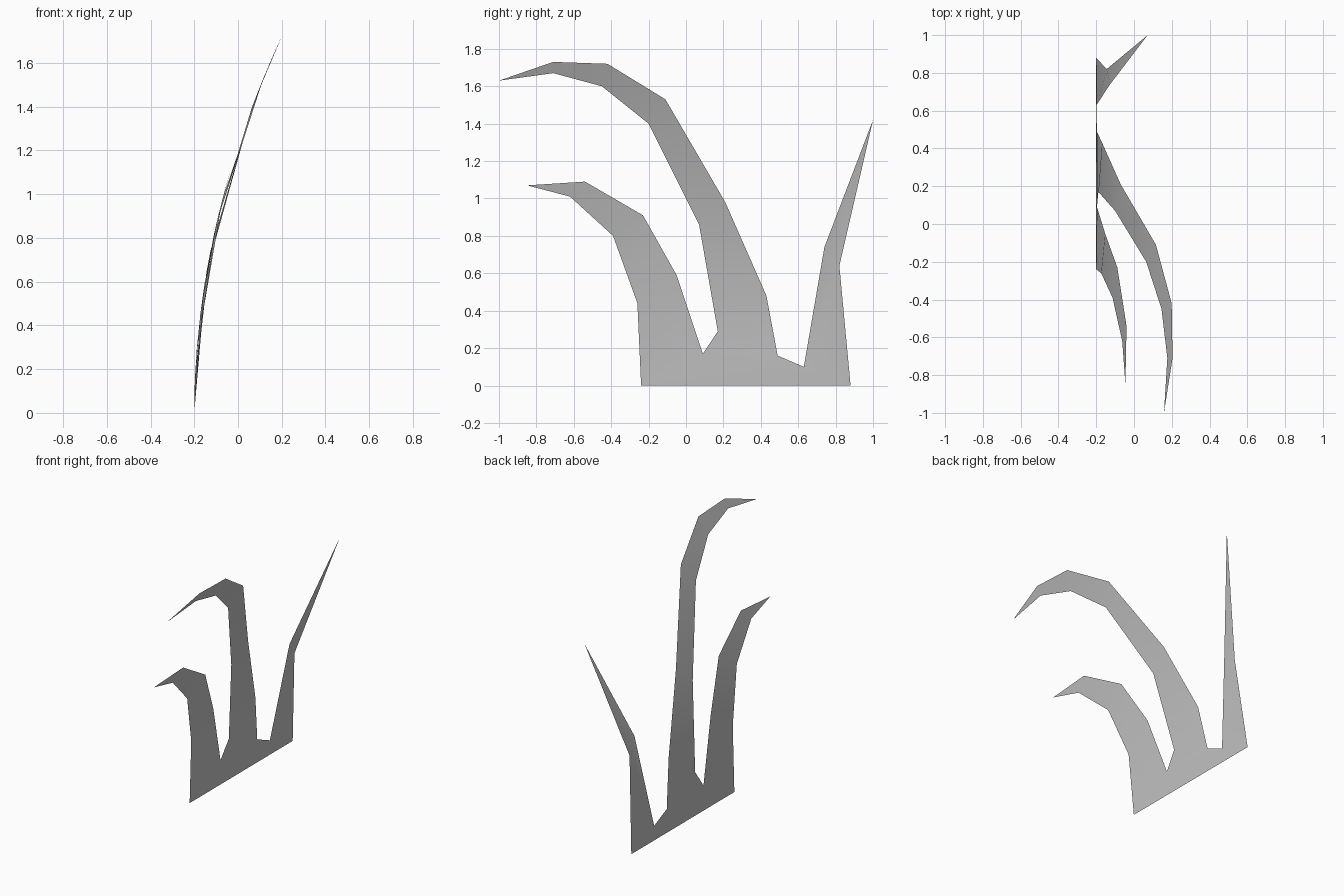
import bpy
import bmesh

cube = bpy.data.objects.get("Cube")
if cube:
    bpy.data.objects.remove(cube, do_unlink=True)

# One flat grey for the whole tuft
grey = bpy.data.materials.new("pale_grey")
grey.use_nodes = True
colour = (0.55, 0.55, 0.55, 1.0)
grey.diffuse_color = colour
grey.node_tree.nodes["Principled BSDF"].inputs["Base Color"].default_value = colour

bm = bmesh.new()


def point(y, z):
    """Place a profile point on the bowed sheet, which leans to +x as it rises."""
    return bm.verts.new((-0.2 + 0.135 * z * z, y, z))


def blade(near, far, tip):
    """Strip of quads between two edges, closed by a triangle at the tip."""
    a = [point(*p) for p in near]
    b = [point(*p) for p in far]
    for i in range(len(a) - 1):
        bm.faces.new((a[i], b[i], b[i + 1], a[i + 1]))
    bm.faces.new((a[-1], b[-1], point(*tip)))
    return a[0], b[0]


# Short blade curling forward
short_a, short_b = blade(
    [(-0.24, 0), (-0.26, 0.44), (-0.39, 0.8), (-0.62, 1.01)],
    [(0.09, 0.17), (-0.05, 0.59), (-0.23, 0.91), (-0.54, 1.09)],
    (-0.85, 1.07))

# Tall blade curling forward
tall_a, tall_b = blade(
    [(0.17, 0.29), (0.07, 0.86), (-0.2, 1.4), (-0.45, 1.6), (-0.71, 1.67)],
    [(0.43, 0.48), (0.21, 0.98), (-0.11, 1.53), (-0.42, 1.72), (-0.71, 1.73)],
    (-1, 1.63))

# Straight blade at the back
back_a, back_b = blade(
    [(0.63, 0.1), (0.74, 0.74)],
    [(0.88, 0), (0.82, 0.64)],
    (1, 1.42))

# Shared foot joining the three blades
bm.faces.new((short_a, back_b, back_a, point(0.49, 0.16), tall_b, tall_a, short_b))

mesh = bpy.data.meshes.new("grass_tuft")
bm.to_mesh(mesh)
bm.free()
mesh.materials.append(grey)
mesh.shade_smooth()
tuft = bpy.data.objects.new("grass_tuft", mesh)
bpy.context.collection.objects.link(tuft)
